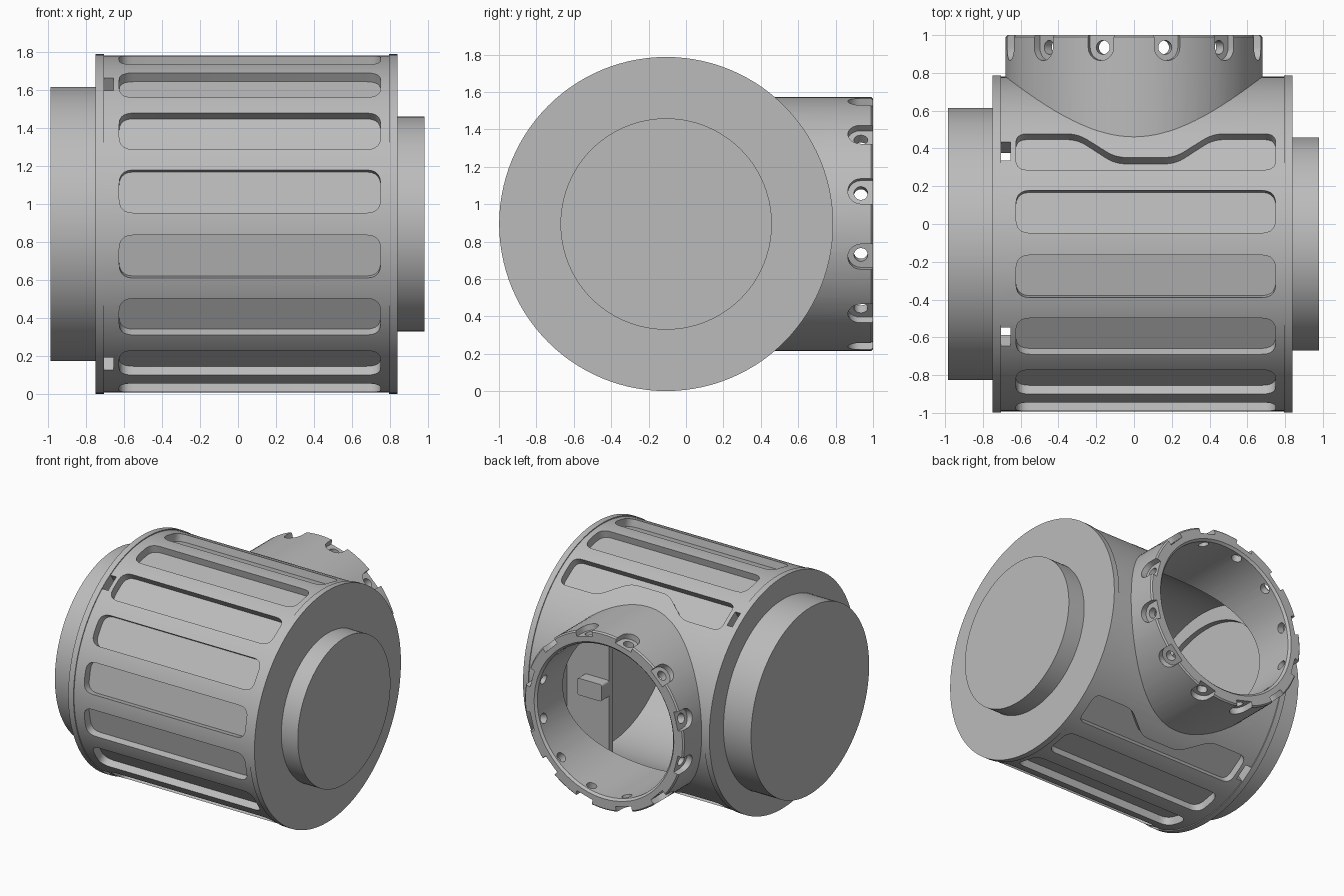
import bpy, bmesh
from math import sin, cos, pi, radians
from mathutils import Vector

if "Cube" in bpy.data.objects:
    bpy.data.objects.remove(bpy.data.objects["Cube"], do_unlink=True)

CENTRE = Vector((0, -0.106, 0.894))   # middle of the drum axis
X, Y, Z = Vector((1, 0, 0)), Vector((0, 1, 0)), Vector((0, 0, 1))

grey = bpy.data.materials.new("housing grey")
grey.use_nodes = True
grey.diffuse_color = (0.5, 0.5, 0.5, 1)
grey.node_tree.nodes["Principled BSDF"].inputs["Base Color"].default_value = (0.5, 0.5, 0.5, 1)


def finish(bm, name):
    bmesh.ops.recalc_face_normals(bm, faces=bm.faces)
    mesh = bpy.data.meshes.new(name)
    bm.to_mesh(mesh)
    bm.free()
    mesh.materials.append(grey)
    ob = bpy.data.objects.new(name, mesh)
    bpy.context.collection.objects.link(ob)
    return ob


def loft(bm, loops):
    """Skin a list of equal point loops and close both ends."""
    rings = [[bm.verts.new(p) for p in loop] for loop in loops]
    n = len(rings[0])
    for a, b in zip(rings, rings[1:]):
        for i in range(n):
            bm.faces.new((a[i], a[(i + 1) % n], b[(i + 1) % n], b[i]))
    bm.faces.new(rings[0])
    bm.faces.new(rings[-1])


def turned(name, profile, axis, u, v, sides=112):
    """Solid of revolution from (position, radius) pairs, about an axis through the centre."""
    bm = bmesh.new()
    angles = [2 * pi * i / sides for i in range(sides)]
    loft(bm, [[CENTRE + axis * p + r * (u * cos(t) + v * sin(t)) for t in angles]
              for p, r in profile])
    return finish(bm, name)


def prism(bm, outline, a, b, n, low, high):
    """Extrude a flat outline along n between two distances from the centre."""
    loft(bm, [[CENTRE + a * p[0] + b * p[1] + n * h for p in outline] for h in (low, high)])


def rounded(points, radius, steps=5):
    """Round every corner of a polygon."""
    pts = [Vector(p) for p in points]
    out = []
    for i, p in enumerate(pts):
        start = p + (pts[i - 1] - p).normalized() * radius
        end = p + (pts[(i + 1) % len(pts)] - p).normalized() * radius
        for k in range(steps + 1):
            t = k / steps
            out.append(start * (1 - t) ** 2 + p * 2 * t * (1 - t) + end * t * t)
    return out


def boolean(target, tool, operation):
    mod = target.modifiers.new(tool.name, "BOOLEAN")
    mod.operation, mod.solver, mod.object = operation, "EXACT", tool
    bpy.context.view_layer.objects.active = target
    bpy.ops.object.modifier_apply(modifier=mod.name)
    bpy.data.objects.remove(tool, do_unlink=True)


def drum_frame(deg, flip=1):
    """Tangent and outward direction on the drum; zero faces the front."""
    t = radians(deg)
    return Y * sin(t) * flip + Z * cos(t) * flip, Z * sin(t) - Y * cos(t)


# Drum with end flanges and the two round end caps
housing = turned("motor_housing", [
    (-0.985, 0.72), (-0.75, 0.72), (-0.75, 0.893), (-0.705, 0.893), (-0.705, 0.886),
    (0.795, 0.886), (0.795, 0.893), (0.84, 0.893), (0.84, 0.565), (0.98, 0.565)], X, Y, Z)

# Round port on the back
boolean(housing, turned("port", [(0.3, 0.68), (1.096, 0.68), (1.106, 0.67)], Y, X, Z), "UNION")

# Hollow inside and the port opening
boolean(housing, turned("cavity", [(-0.75, 0.67), (-0.71, 0.67), (-0.71, 0.78), (0.72, 0.78)],
                        X, Y, Z), "DIFFERENCE")
boolean(housing, turned("port_bore", [(0.1, 0.58), (1.09, 0.58), (1.2, 0.69)], Y, X, Z),
        "DIFFERENCE")

# Long cooling slots; the ones beside the port bend around it
lo, hi, half = -0.625, 0.75, 0.115
plain = rounded([(lo, -half), (hi, -half), (hi, half), (lo, half)], 0.075)
bent = rounded([(lo, -half), (hi, -half), (hi, half), (0.42, half), (0.22, -0.04),
                (-0.1, -0.04), (-0.3, half), (lo, half)], 0.06)
bm = bmesh.new()
for i in range(6):
    for side in (1, -1):
        tangent, out = drum_frame(side * (11.25 + 22.5 * i), side)
        prism(bm, bent if i == 5 else plain, X, tangent, out, 0.823, 1)
boolean(housing, finish(bm, "cooling_slots"), "DIFFERENCE")

# Small square notches beside the flange
notch = [(-0.705, -0.06), (-0.655, -0.06), (-0.655, 0.06), (-0.705, 0.06)]
bm = bmesh.new()
for deg in (56.25, 123.75, -56.25, -123.75):
    tangent, out = drum_frame(deg)
    prism(bm, notch, X, tangent, out, 0.72, 1)
boolean(housing, finish(bm, "flange_notches"), "DIFFERENCE")

# Screw pockets around the port rim, each with a hole
arc = [pi * k / 10 for k in range(11)]
pocket = [(0.07 * cos(t), 1.041 - 0.07 * sin(t)) for t in arc] + [(-0.07, 1.2), (0.07, 1.2)]
hole = [(0.037 * cos(k * pi / 10), 1.041 + 0.037 * sin(k * pi / 10)) for k in range(20)]
for name, outline, low in (("screw_pockets", pocket, 0.635), ("screw_holes", hole, 0.5)):
    bm = bmesh.new()
    for i in range(12):
        t = radians(15 + 30 * i)
        prism(bm, outline, X * cos(t) - Z * sin(t), Y, X * sin(t) + Z * cos(t), low, 0.8)
    boolean(housing, finish(bm, name), "DIFFERENCE")

# Inner wall behind the port, with a round-cornered window edge and a small tab
bm = bmesh.new()
prism(bm, [(0.36, -0.57), (0.72, -0.57), (0.72, 0.57), (0.36, 0.57)], X, Z, Y, 0.48, 0.53)
prism(bm, rounded([(0.36, -0.13), (0.57, -0.13), (0.57, 0), (0.36, 0)], 0.02), X, Z, Y, 0.53, 0.62)
inner = finish(bm, "inner_wall")

for ob in (housing, inner):
    bpy.ops.object.select_all(action="DESELECT")
    ob.select_set(True)
    bpy.context.view_layer.objects.active = ob
    bpy.ops.object.shade_smooth_by_angle(angle=radians(30))
